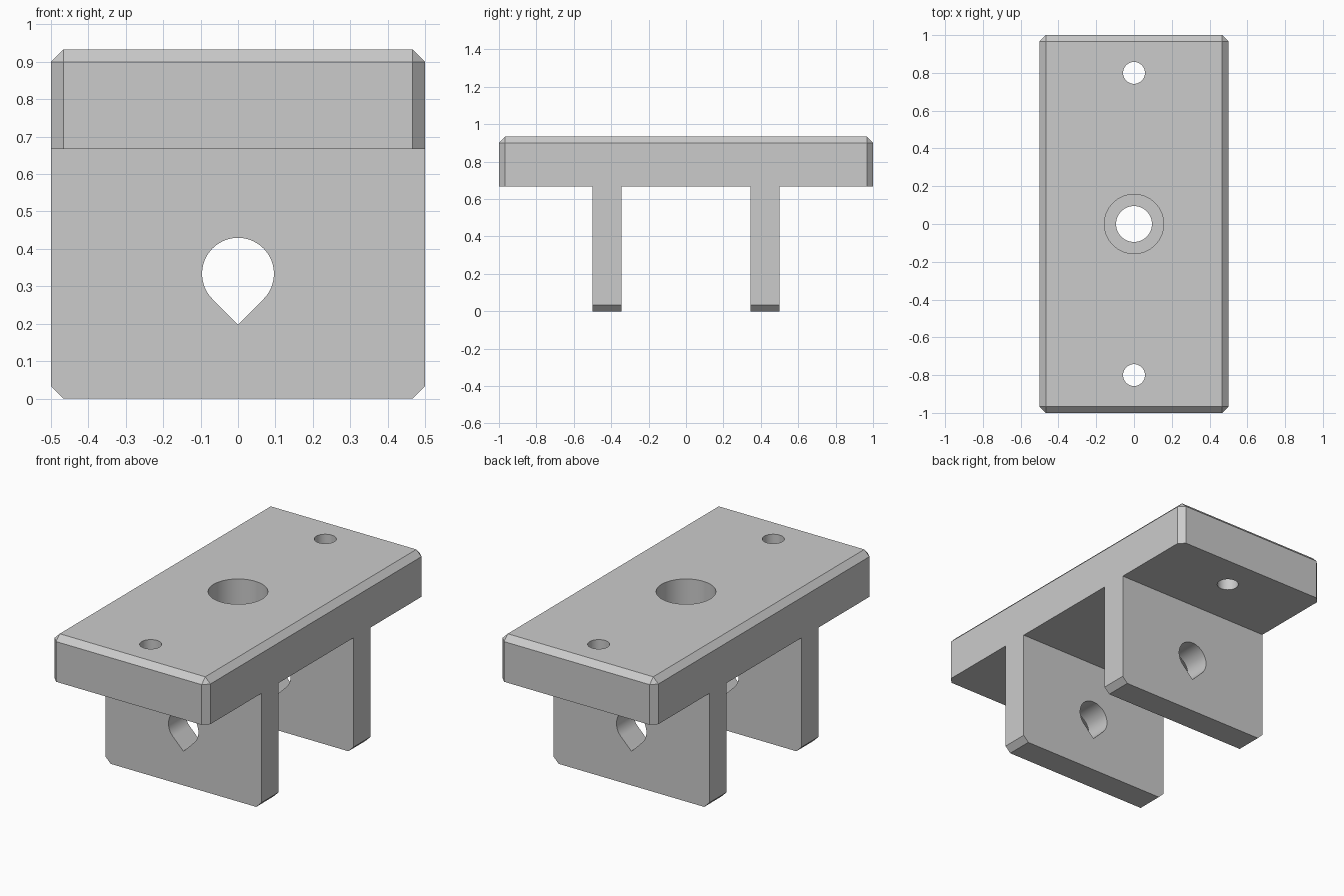
import bpy, bmesh, math
from mathutils import Vector

if "Cube" in bpy.data.objects:
    bpy.data.objects.remove(bpy.data.objects["Cube"])

HALF_W, TOP, UNDER = 0.5, 0.933, 0.667
LEG_OUT, LEG_IN, CHAMFER = 0.5, 0.345, 0.033

grey = bpy.data.materials.new("Plain grey")
grey.use_nodes = True
grey.diffuse_color = (0.6, 0.6, 0.6, 1)
grey.node_tree.nodes["Principled BSDF"].inputs["Base Color"].default_value = grey.diffuse_color


def prism(name, outline, depth, bevel_rule=None):
    """Extrude a closed 3D outline along depth, chamfering the edges picked by the rule."""
    bm = bmesh.new()
    face = bm.faces.new([bm.verts.new(p) for p in outline])
    ext = bmesh.ops.extrude_face_region(bm, geom=[face], use_keep_orig=True)
    moved = [g for g in ext["geom"] if isinstance(g, bmesh.types.BMVert)]
    bmesh.ops.translate(bm, verts=moved, vec=depth)
    bmesh.ops.recalc_face_normals(bm, faces=bm.faces)
    if bevel_rule:
        picked = [e for e in bm.edges if bevel_rule(e.verts[0].co, e.verts[1].co)]
        bmesh.ops.bevel(bm, geom=picked, offset=CHAMFER, offset_type='OFFSET',
                        segments=1, affect='EDGES', profile=0.5)
    mesh = bpy.data.meshes.new(name)
    bm.to_mesh(mesh)
    bm.free()
    mesh.materials.append(grey)
    obj = bpy.data.objects.new(name, mesh)
    bpy.context.collection.objects.link(obj)
    return obj


def arc(radius, start=0, end=360, steps=64):
    angles = [math.radians(start + (end - start) * i / steps) for i in range(steps + 1)]
    points = [(radius * math.cos(a), radius * math.sin(a)) for a in angles]
    return points[:-1] if end - start == 360 else points


def chamfered(a, b):
    d = b - a
    mid = (a + b) / 2
    top_rim = min(a.z, b.z) > TOP - 0.001
    plate_corner = abs(d.z) > 0.1 and abs(mid.y) > 0.99
    leg_foot = max(a.z, b.z) < 0.001 and abs(d.y) > 0.1
    return top_rim or plate_corner or leg_foot


# Plate with two legs, as one side profile
half = [(LEG_IN, UNDER), (LEG_IN, 0), (LEG_OUT, 0), (LEG_OUT, UNDER), (1, UNDER), (1, TOP)]
profile = half + [(-y, z) for y, z in reversed(half)]
bracket = prism("mounting_bracket", [(-HALF_W, y, z) for y, z in profile],
                Vector((2 * HALF_W, 0, 0)), chamfered)


def drill(name, radius, y, bottom):
    return prism(name, [(px, y + py, bottom) for px, py in arc(radius)],
                 Vector((0, 0, 1.1 - bottom)))


# Screw holes, stepped centre hole, and teardrop axle hole through both legs
R = 0.096
teardrop = arc(R, -45, 225) + [(0, -R * math.sqrt(2))]
cutters = [
    drill("front_screw_cutter", 0.058, -0.8, 0.6),
    drill("back_screw_cutter", 0.058, 0.8, 0.6),
    drill("centre_bolt_cutter", 0.095, 0, 0.6),
    drill("bolt_head_cutter", 0.157, 0, TOP - 0.19),
    prism("axle_hole_cutter", [(x, -0.8, 0.3335 + z) for x, z in teardrop], Vector((0, 1.6, 0))),
]
bpy.ops.object.select_all(action='DESELECT')
bracket.select_set(True)
bpy.context.view_layer.objects.active = bracket
for cutter in cutters:
    cutter.hide_render = True
    mod = bracket.modifiers.new(cutter.name, 'BOOLEAN')
    mod.operation, mod.solver, mod.object = 'DIFFERENCE', 'EXACT', cutter
    bpy.ops.object.modifier_apply(modifier=mod.name)
    bpy.data.objects.remove(cutter)

bpy.ops.object.shade_smooth_by_angle(angle=math.radians(30))
